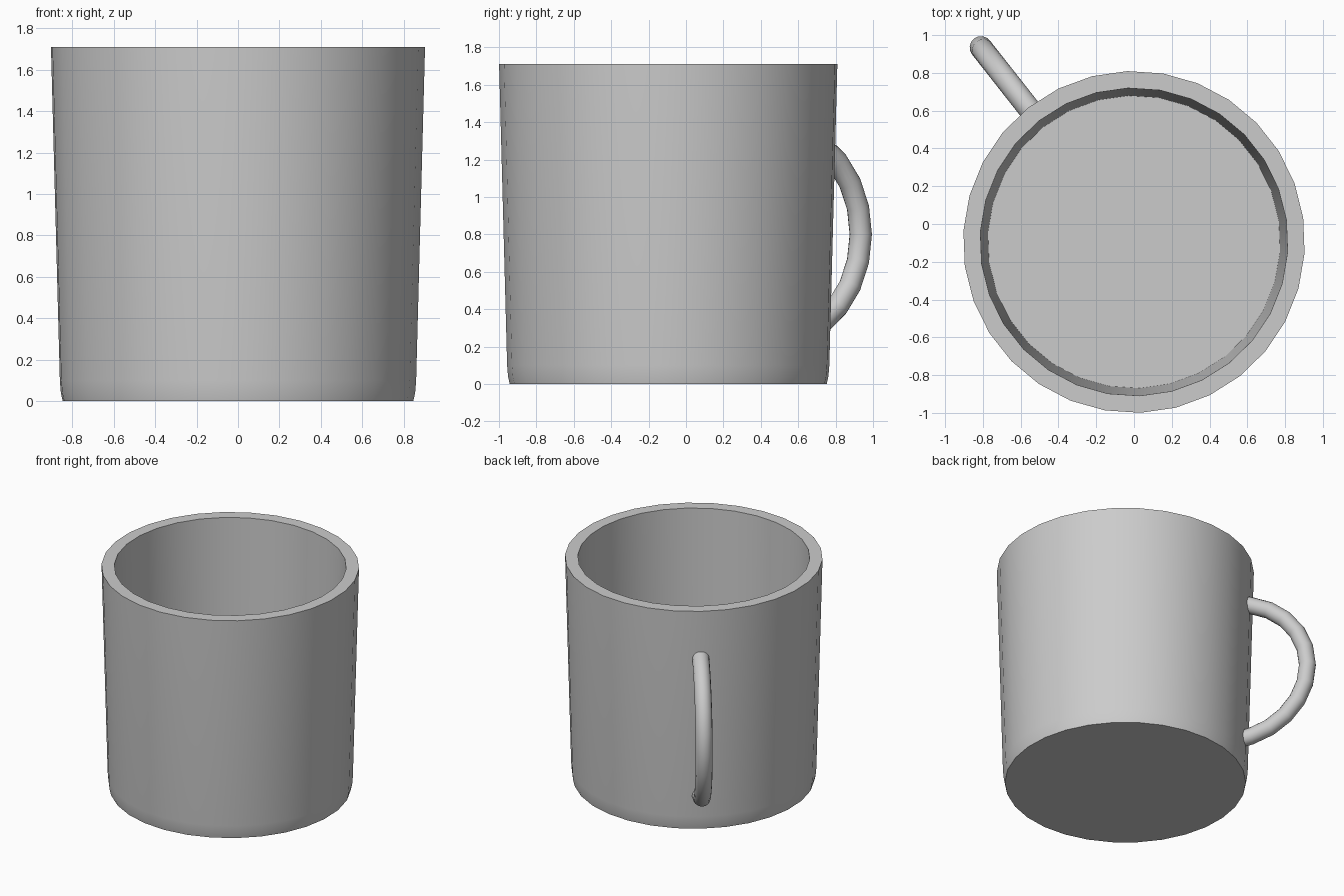
import bpy, bmesh
from math import sin, cos, pi, radians
from mathutils import Matrix, Vector

cube = bpy.data.objects.get("Cube")
if cube:
    bpy.data.objects.remove(cube, do_unlink=True)

SIDES = 30
TURN = radians(128.2)      # direction the handle points
AXIS = Vector((0, -0.095, 0))

grey = bpy.data.materials.new("light_grey")
grey.use_nodes = True
colour = (0.6, 0.6, 0.6, 1)
grey.diffuse_color = colour
grey.node_tree.nodes["Principled BSDF"].inputs["Base Color"].default_value = colour


def loft(name, rings, sharp_angle):
    """Skin a list of closed rings, cap both ends and place on the mug axis."""
    bm = bmesh.new()
    loops = [[bm.verts.new(p) for p in ring] for ring in rings]
    for a, b in zip(loops, loops[1:]):
        for i in range(len(a)):
            j = (i + 1) % len(a)
            bm.faces.new((a[i], a[j], b[j], b[i]))
    bm.faces.new(loops[0])
    bm.faces.new(loops[-1])
    bmesh.ops.recalc_face_normals(bm, faces=bm.faces)
    bm.transform(Matrix.Translation(AXIS) @ Matrix.Rotation(TURN, 4, "Z"))
    mesh = bpy.data.meshes.new(name)
    bm.to_mesh(mesh)
    bm.free()
    mesh.materials.append(grey)
    obj = bpy.data.objects.new(name, mesh)
    bpy.context.collection.objects.link(obj)
    bpy.ops.object.select_all(action="DESELECT")
    obj.select_set(True)
    bpy.context.view_layer.objects.active = obj
    bpy.ops.object.shade_smooth_by_angle(angle=radians(sharp_angle))


# Mug body: outer wall with softened foot, flat rim, inner wall, floor
profile = [(0.848, 0), (0.857, 0.04), (0.862, 0.1), (0.905, 1.71),
           (0.815, 1.71), (0.775, 0.1)]
turns = [2 * pi * i / SIDES for i in range(SIDES)]
loft("mug_body", [[(r * cos(t), r * sin(t), z) for t in turns]
                  for r, z in profile], 40)

# Handle: round tube bent along an arc, its ends buried in the wall
REACH, BEND, HEIGHT, TUBE, TUBE_SIDES = 0.76, 0.55, 0.8, 0.06, 16
arc = [radians(a) for a in (-82, *range(-75, 76, 15), 82)]
tube = [2 * pi * i / TUBE_SIDES for i in range(TUBE_SIDES)]
loft("handle", [[(REACH + (BEND + TUBE * cos(t)) * cos(a), TUBE * sin(t),
                  HEIGHT + (BEND + TUBE * cos(t)) * sin(a)) for t in tube]
                for a in arc], 40)
